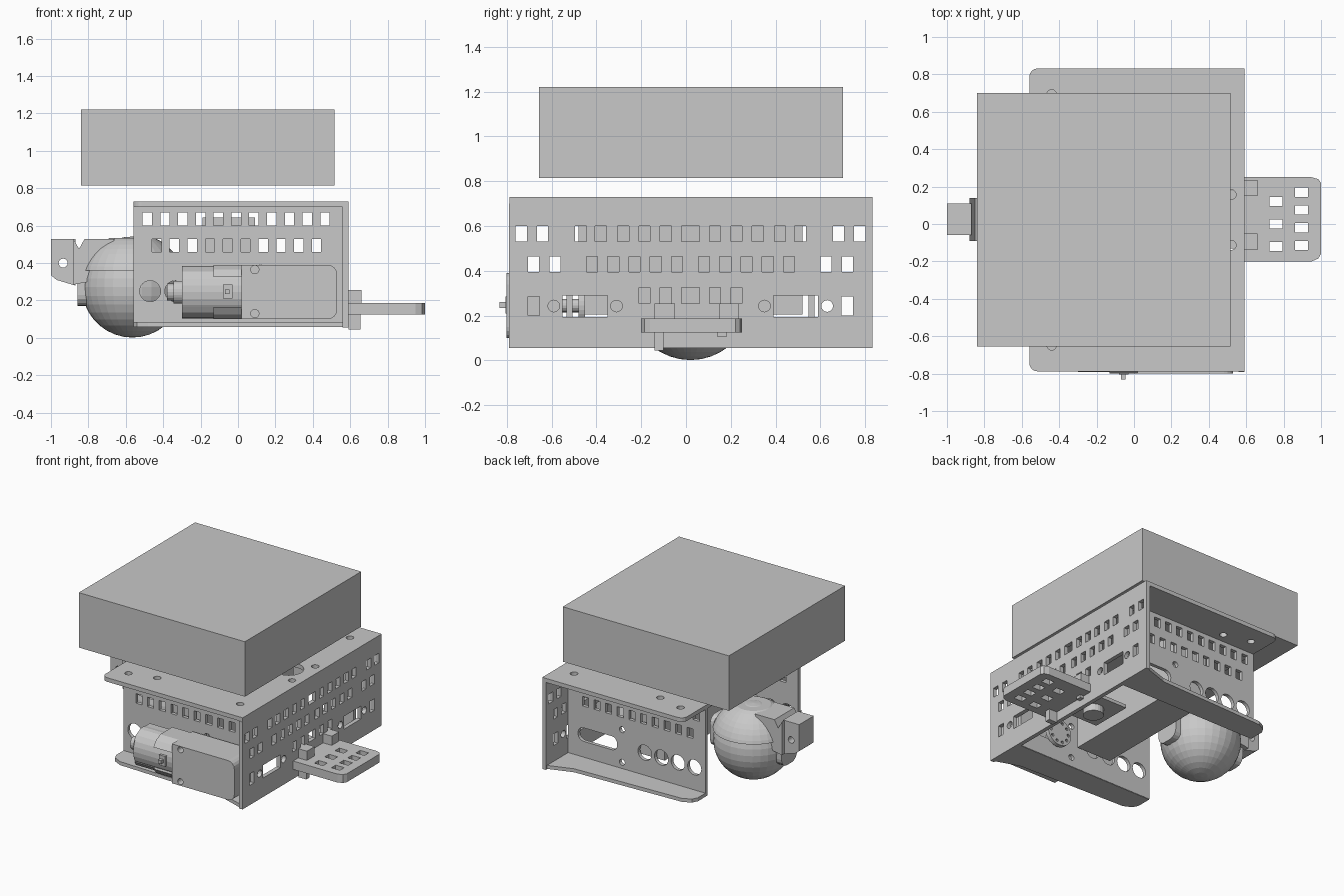
import bpy, bmesh, math
from mathutils import Matrix, Vector

if "Cube" in bpy.data.objects:
    bpy.data.objects.remove(bpy.data.objects["Cube"])

grey = bpy.data.materials.new("plain_grey")
grey.diffuse_color = (0.58, 0.58, 0.58, 1)
grey.use_nodes = True
grey.node_tree.nodes["Principled BSDF"].inputs["Base Color"].default_value = grey.diffuse_color

ROT = {'x': Matrix.Rotation(math.pi / 2, 4, 'Y'),
       'y': Matrix.Rotation(math.pi / 2, 4, 'X'),
       'z': Matrix.Identity(4)}


def add_box(bm, x0, x1, y0, y1, z0, z1):
    m = Matrix.Translation(((x0 + x1) / 2, (y0 + y1) / 2, (z0 + z1) / 2))
    bmesh.ops.create_cube(bm, size=1, matrix=m @ Matrix.Diagonal((x1 - x0, y1 - y0, z1 - z0, 1)))


def add_cyl(bm, c, r, depth, axis, n=24):
    bmesh.ops.create_cone(bm, cap_ends=True, segments=n, radius1=r, radius2=r,
                          depth=depth, matrix=Matrix.Translation(c) @ ROT[axis])


def add_prism(bm, pts, axis, lo, hi):
    def put(a, b, d):
        return {'x': (d, a, b), 'y': (a, d, b), 'z': (a, b, d)}[axis]
    base = [bm.verts.new(put(a, b, lo)) for a, b in pts]
    top = [bm.verts.new(put(a, b, hi)) for a, b in pts]
    faces = [bm.faces.new(base), bm.faces.new(top)]
    n = len(pts)
    faces += [bm.faces.new((base[i], base[(i + 1) % n], top[(i + 1) % n], top[i])) for i in range(n)]
    bmesh.ops.recalc_face_normals(bm, faces=faces)


def rounded(a0, a1, b0, b1, r, corners=(1, 1, 1, 1), n=5):
    """Rectangle outline; corners in order low-low, high-low, high-high, low-high."""
    pts = []
    for k, (a, b) in enumerate([(a0, b0), (a1, b0), (a1, b1), (a0, b1)]):
        if not corners[k]:
            pts.append((a, b))
            continue
        ca, cb = a + (r if k in (0, 3) else -r), b + (r if k < 2 else -r)
        for i in range(n):
            t = math.pi * (1 + k / 2) + i / (n - 1) * math.pi / 2
            pts.append((ca + r * math.cos(t), cb + r * math.sin(t)))
    return pts


def finish(name, bm):
    me = bpy.data.meshes.new(name)
    bm.to_mesh(me)
    bm.free()
    me.materials.append(grey)
    ob = bpy.data.objects.new(name, me)
    bpy.context.collection.objects.link(ob)
    return ob


def cut(ob, bm):
    cutter = finish("cutter", bm)
    cutter.hide_render = True
    mod = ob.modifiers.new("cut", 'BOOLEAN')
    mod.operation, mod.solver, mod.object = 'DIFFERENCE', 'EXACT', cutter
    bpy.context.view_layer.objects.active = ob
    bpy.ops.object.modifier_apply(modifier=mod.name)
    bpy.data.objects.remove(cutter)


# upper equipment box
bm = bmesh.new()
add_box(bm, -.84, .515, -.655, .70, .815, 1.22)
finish("upper_box", bm)

# top plate with screw holes and a cable hole
bm = bmesh.new()
add_prism(bm, rounded(-.56, .59, -.788, .832, .045, (1, 0, 0, 1)), 'z', .70, .73)
top = finish("top_plate", bm)
bm = bmesh.new()
for s in (-1, 1):
    for x in (-.44, .45):
        add_cyl(bm, (x, .022 + s * (.67 if x < 0 else .64), .715), .026, .2, 'z', 16)
    add_cyl(bm, (-.24, .022 + s * .62, .715), .026, .2, 'z', 16)
    add_cyl(bm, (.52, .022 + s * .135, .715), .026, .2, 'z', 16)
add_cyl(bm, (.40, .022, .715), .1, .2, 'z', 32)
cut(top, bm)

# end wall with its rows of square holes
bm = bmesh.new()
add_box(bm, .56, .59, -.79, .832, .055, .70)
end = finish("end_wall", bm)
bm = bmesh.new()
rows = {.565: (.11, .205, .30, .40, .49, .66, .755),
        .43: (.06, .155, .25, .345, .44, .605, .70),
        .29: (.11, .205)}
for z, offs in rows.items():
    for s in (-1, 1):
        for o in offs:
            y = .02 + s * o
            add_box(bm, .5, .65, y - .025, y + .025, z - .035, z + .035)
    if z != .43:
        add_box(bm, .5, .65, -.02, .06, z - .035, z + .035)
for s in (-1, 1):
    for o in (.33, .61):
        add_cyl(bm, (.575, .02 + s * o, .243), .026, .2, 'x', 16)
    a, b = .02 + s * .37, .02 + s * .57
    add_box(bm, .5, .65, min(a, b), max(a, b), .195, .29)
    add_box(bm, .5, .65, .02 + s * .70 - .026, .02 + s * .70 + .026, .20, .285)
cut(end, bm)

# side walls, each with a tapering bottom flange
for s, name in ((-1, "front"), (1, "back")):
    yw = .02 + s * .54
    bm = bmesh.new()
    add_box(bm, -.56, .56, yw - .013, yw + .013, .06, .70)
    wall = finish(name + "_side_wall", bm)
    bm = bmesh.new()
    for i in range(11):
        x = -.485 + .095 * i
        add_box(bm, x - .025, x + .025, yw - .1, yw + .1, .60, .67)
    for i in range(10):
        x = -.435 + .095 * i
        add_box(bm, x - .025, x + .025, yw - .1, yw + .1, .46, .53)
    for x in (-.47, -.335, -.20, -.065):
        add_cyl(bm, (x, yw, .25), .056, .2, 'y')
    for z in (.37, .13):
        add_cyl(bm, (.12, yw, z), .022, .2, 'y', 16)
    add_prism(bm, rounded(.16, .48, .20, .30, .045), 'y', yw - .1, yw + .1)
    cut(wall, bm)
    bm = bmesh.new()
    add_prism(bm, [(.56, yw - s * .01), (.56, .02 + s * .80), (.38, .02 + s * .74),
                   (-.48, .02 + s * .71), (-.54, .02 + s * .68), (-.56, .02 + s * .64),
                   (-.56, yw - s * .01)], 'z', .058, .084)
    finish(name + "_bottom_flange", bm)

# block carried inside the chassis
bm = bmesh.new()
add_box(bm, -.19, .09, -.48, .52, .205, .645)
finish("inner_block", bm)

# inner bracket with a post
bm = bmesh.new()
add_box(bm, .22, .56, -.13, .18, .17, .195)
add_cyl(bm, (.38, .03, .15), .07, .06, 'z')
finish("inner_bracket", bm)

# gearbox on the front side
bm = bmesh.new()
add_prism(bm, rounded(.02, .53, .10, .39, .05, (0, 1, 1, 0)), 'y', -.80, -.56)
gear = finish("gearbox", bm)
bm = bmesh.new()
for z in (.365, .13):
    add_cyl(bm, (.09, -.79, z), .022, .12, 'y', 16)
cut(gear, bm)

# motor and its end boss
bm = bmesh.new()
add_cyl(bm, (-.135, 0, 0), .14, .33, 'x', 24)
add_cyl(bm, (-.32, 0, 0), .06, .05, 'x', 24)
add_cyl(bm, (-.36, 0, 0), .045, .04, 'x', 16)
bmesh.ops.transform(bm, verts=bm.verts, matrix=Matrix.Translation((0, -.68, .245)) @ Matrix.Diagonal((1, .8, 1, 1)))
finish("motor", bm)

# straps hugging the motor above and below, and the clip
bm = bmesh.new()
for s in (-1, 1):
    zc = .245
    add_prism(bm, [(-.58, zc + s * .145), (-.72, zc + s * .145), (-.77, zc + s * .12),
                   (-.80, zc + s * .08), (-.58, zc + s * .08)], 'x', -.13, .03)
    add_prism(bm, [(-.60, zc + s * .135), (-.71, zc + s * .135), (-.76, zc + s * .11),
                   (-.78, zc + s * .08), (-.60, zc + s * .08)], 'x', -.30, -.13)
add_box(bm, -.08, -.03, -.805, -.70, .21, .285)
add_box(bm, -.07, -.045, -.832, -.79, .235, .26)
finish("motor_straps", bm)

# drive shaft and perforated hub on the inside of the wall
bm = bmesh.new()
add_cyl(bm, (.27, -.52, .245), .03, .14, 'y', 16)
add_cyl(bm, (.27, -.465, .245), .10, .03, 'y', 32)
hub = finish("drive_hub", bm)
bm = bmesh.new()
for i in range(10):
    t = i * math.tau / 10
    add_cyl(bm, (.27 + .075 * math.cos(t), -.465, .245 + .075 * math.sin(t)), .011, .1, 'y', 10)
cut(hub, bm)

# perforated tray on the end wall
bm = bmesh.new()
add_prism(bm, [(.59, -.20), (.95, -.20), (.985, -.185), (1.0, -.16), (1.0, .22), (.985, .24),
               (.95, .25), (.59, .25)], 'z', .125, .187)
tray = finish("end_tray", bm)
bm = bmesh.new()
for x, ys in ((.76, (.12, -.0, -.12)), (.895, (.17, .075, -.02, -.115))):
    for y in ys:
        add_box(bm, x - .035, x + .035, y - .025, y + .025, .05, .3)
cut(tray, bm)
bm = bmesh.new()
add_box(bm, .59, .66, .15, .235, .18, .255)
add_box(bm, .59, .66, -.14, -.05, .18, .255)
add_box(bm, .59, .655, -.14, -.10, .045, .13)
add_box(bm, .59, .62, .14, .18, .105, .13)
finish("tray_mounts", bm)

# rolling ball
C = Vector((-.565, .02, .272))
bm = bmesh.new()
bmesh.ops.create_uvsphere(bm, u_segments=32, v_segments=18, radius=.27, matrix=Matrix.Translation(C))
finish("ball", bm)

# ball socket: flat-topped dome with a lug at each end
bm = bmesh.new()
bmesh.ops.create_uvsphere(bm, u_segments=32, v_segments=24, radius=.288, matrix=Matrix.Translation(C))
for co, no in (((0, 0, .36), (0, 0, -1)), ((0, 0, .535), (0, 0, 1))):
    geom = bm.verts[:] + bm.edges[:] + bm.faces[:]
    r = bmesh.ops.bisect_plane(bm, geom=geom, plane_co=co, plane_no=no, clear_outer=True)
    bmesh.ops.edgeloop_fill(bm, edges=[e for e in r['geom_cut'] if isinstance(e, bmesh.types.BMEdge)])
finish("ball_socket", bm)
bm = bmesh.new()
for s in (-1, 1):
    a, b = sorted((C.x + s * .245, C.x + s * .292))
    add_prism(bm, rounded(-.07, .11, .17, .40, .06), 'x', a, b)
finish("socket_lugs", bm)

# rear bracket holding the socket
bm = bmesh.new()
add_prism(bm, [(-1, .53), (-1, .335), (-.97, .31), (-.87, .28), (-.87, .53)], 'y', -.06, .11)
add_prism(bm, [(-.88, .53), (-.88, .285), (-.80, .30), (-.70, .42), (-.66, .53), (-.82, .53),
               (-.85, .475)], 'y', -.09, .14)
bracket = finish("rear_bracket", bm)
bm = bmesh.new()
add_cyl(bm, (-.935, .02, .40), .024, .4, 'y', 16)
cut(bracket, bm)
